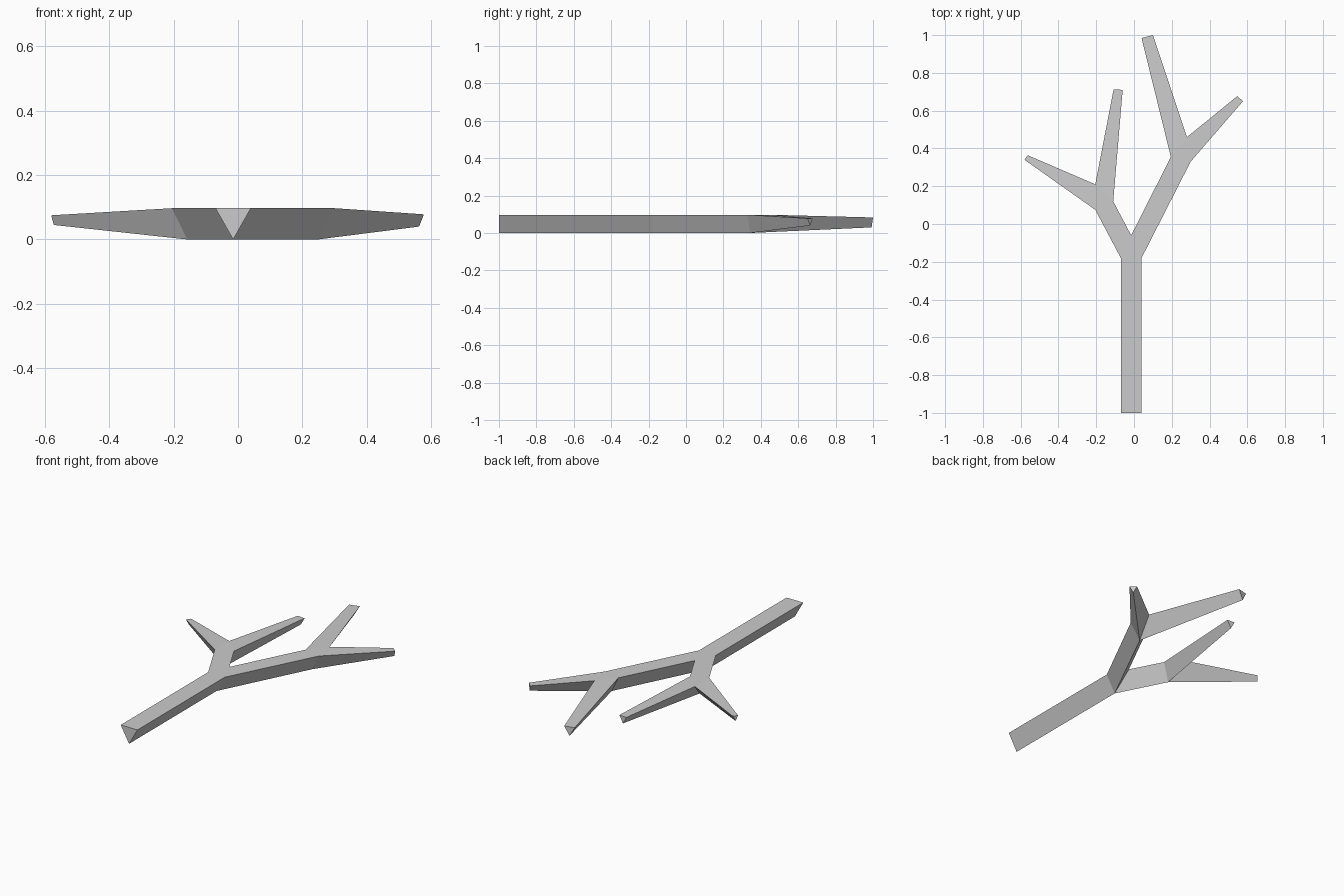
import bpy
import bmesh
from mathutils import Vector

cube = bpy.data.objects.get("Cube")
if cube:
    bpy.data.objects.remove(cube, do_unlink=True)

TOP = 0.097

# One flat colour for the whole branch
grey = bpy.data.materials.new("branch grey")
grey.use_nodes = True
colour = (0.6, 0.6, 0.6, 1)
grey.diffuse_color = colour
grey.node_tree.nodes["Principled BSDF"].inputs["Base Color"].default_value = colour


def section(left, right, top=TOP, bottom=0.0):
    """Triangular cut: two corners on the flat top, one on the lower ridge."""
    a, b = Vector(left), Vector(right)
    return [(*a, top), (*b, top), (*((a + b) / 2), bottom)]


def fork(left, right, crotch):
    """Split one section into two that share the crotch and the ridge."""
    base = section(left, right)
    tip = (*crotch, TOP)
    return base, [base[0], tip, base[2]], [tip, base[1], base[2]]


bm = bmesh.new()


def face(points):
    bm.faces.new([bm.verts.new(p) for p in points])


def limb(start, end):
    for i in range(3):
        j = (i + 1) % 3
        face([start[i], start[j], end[j], end[i]])


# Forks
main, main_left, main_right = fork((-0.07, -0.18), (0.04, -0.18), (-0.015, -0.06))
west, west_left, west_right = fork((-0.205, 0.075), (-0.11, 0.12), (-0.205, 0.21))
east, east_left, east_right = fork((0.195, 0.355), (0.30, 0.33), (0.28, 0.46))
for base, split, _ in ((main, main_left, 0), (west, west_left, 0), (east, east_left, 0)):
    face([base[0], base[1], split[1]])

# Trunk and the two main boughs
trunk_end = section((-0.07, -1), (0.04, -1))
limb(trunk_end, main)
limb(main_left, west)
limb(main_right, east)
face(trunk_end)

# Tapering twigs with capped tips
twigs = (
    (west_left, section((-0.58, 0.34), (-0.563, 0.364), 0.075, 0.045)),
    (west_right, section((-0.108, 0.713), (-0.06, 0.71), 0.08, 0.037)),
    (east_left, section((0.04, 0.985), (0.10, 1.0), 0.083, 0.03)),
    (east_right, section((0.547, 0.677), (0.577, 0.65), 0.078, 0.04)),
)
for start, end in twigs:
    limb(start, end)
    face(end)

# Weld into one closed flat-shaded mesh
bmesh.ops.remove_doubles(bm, verts=bm.verts[:], dist=0.0005)
bmesh.ops.recalc_face_normals(bm, faces=bm.faces[:])
mesh = bpy.data.meshes.new("forked_branch")
bm.to_mesh(mesh)
bm.free()
mesh.materials.append(grey)
branch = bpy.data.objects.new("forked_branch", mesh)
bpy.context.collection.objects.link(branch)
